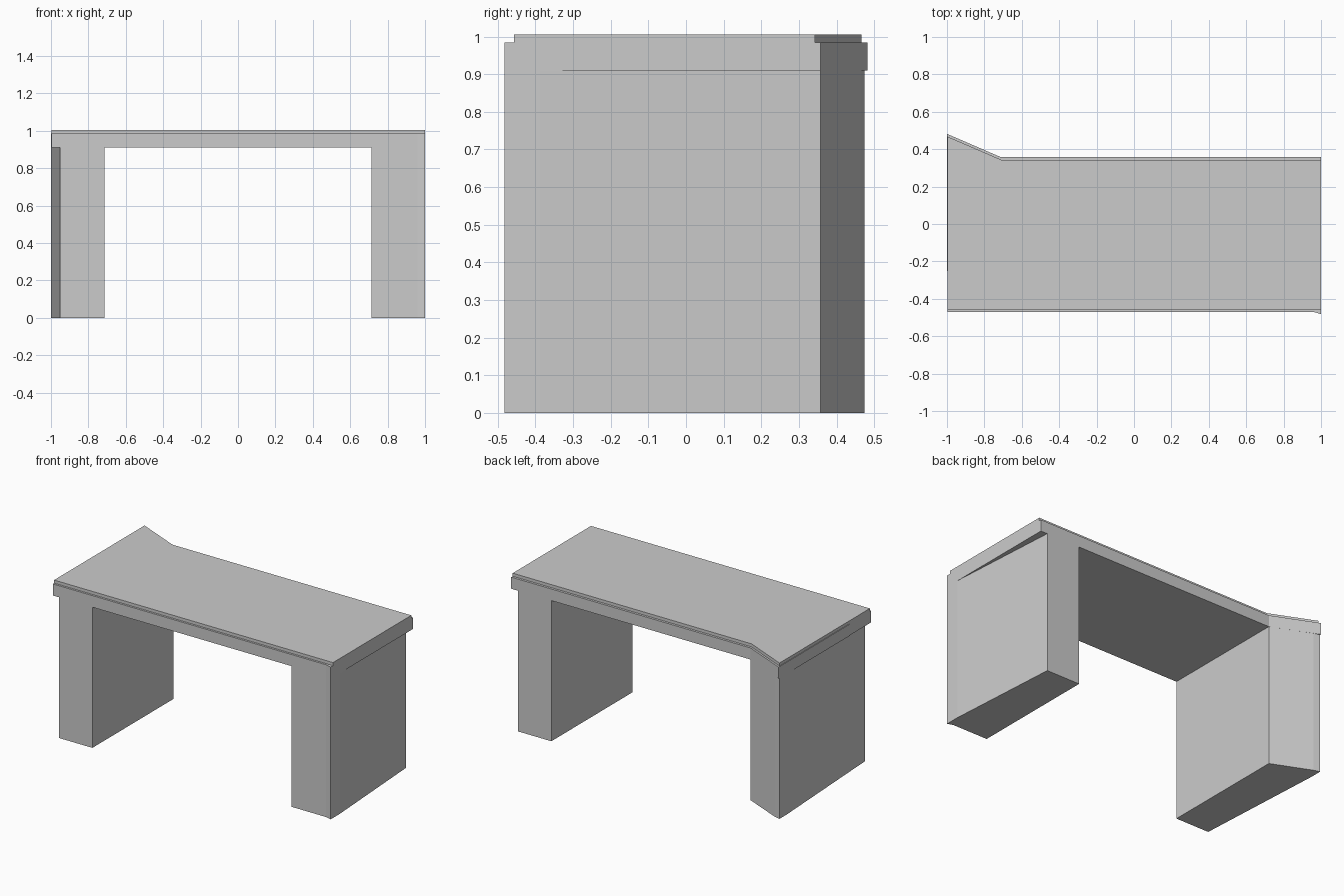
import bpy
import bmesh

if "Cube" in bpy.data.objects:
    bpy.data.objects.remove(bpy.data.objects["Cube"])


def prism(name, outline, z0, z1):
    """Extrude a counter-clockwise plan outline from z0 to z1."""
    bm = bmesh.new()
    face = bm.faces.new([bm.verts.new((x, y, z0)) for x, y in outline])
    ext = bmesh.ops.extrude_face_region(bm, geom=[face], use_keep_orig=True)
    verts = [g for g in ext["geom"] if isinstance(g, bmesh.types.BMVert)]
    bmesh.ops.translate(bm, verts=verts, vec=(0, 0, z1 - z0))
    bmesh.ops.recalc_face_normals(bm, faces=bm.faces[:])
    mesh = bpy.data.meshes.new(name)
    bm.to_mesh(mesh)
    bm.free()
    obj = bpy.data.objects.new(name, mesh)
    bpy.context.collection.objects.link(obj)
    return obj


INNER = 0.713      # inner face of both legs
UNDER = 0.91       # underside of the slab
RIM = 0.985        # top of the thick slab
TOP = 1.005        # top of the thin inset layer

# Thick slab with the flared back left corner
prism("table_slab", [(-0.996, -0.47), (1, -0.47), (1, 0.358), (-INNER, 0.358),
                     (-1, 0.482), (-1, -0.25), (-0.996, -0.25)], UNDER, RIM)

# Thin top layer, set back along the front and back edges
prism("table_top", [(-0.996, -0.457), (1, -0.457), (1, 0.343),
                    (-INNER + 0.004, 0.343), (-0.996, 0.467)], RIM, TOP)

# Left leg: outer side tapers inward to the front, back follows the flare
prism("left_leg", [(-0.952, -0.47), (-INNER, -0.47), (-INNER, 0.358),
                   (-0.96, 0.464), (-1, 0.475), (-1, 0.40)], 0, UNDER)

# Right leg: outer side tapers inward to the back
prism("right_leg", [(INNER, -0.47), (0.96, -0.47), (1, -0.482), (1, -0.39),
                    (0.952, 0.358), (INNER, 0.358)], 0, UNDER)

# Small front corner where the right leg continues up the slab edge
prism("right_corner", [(0.96, -0.47), (1, -0.482), (1, -0.47)], UNDER, RIM)
